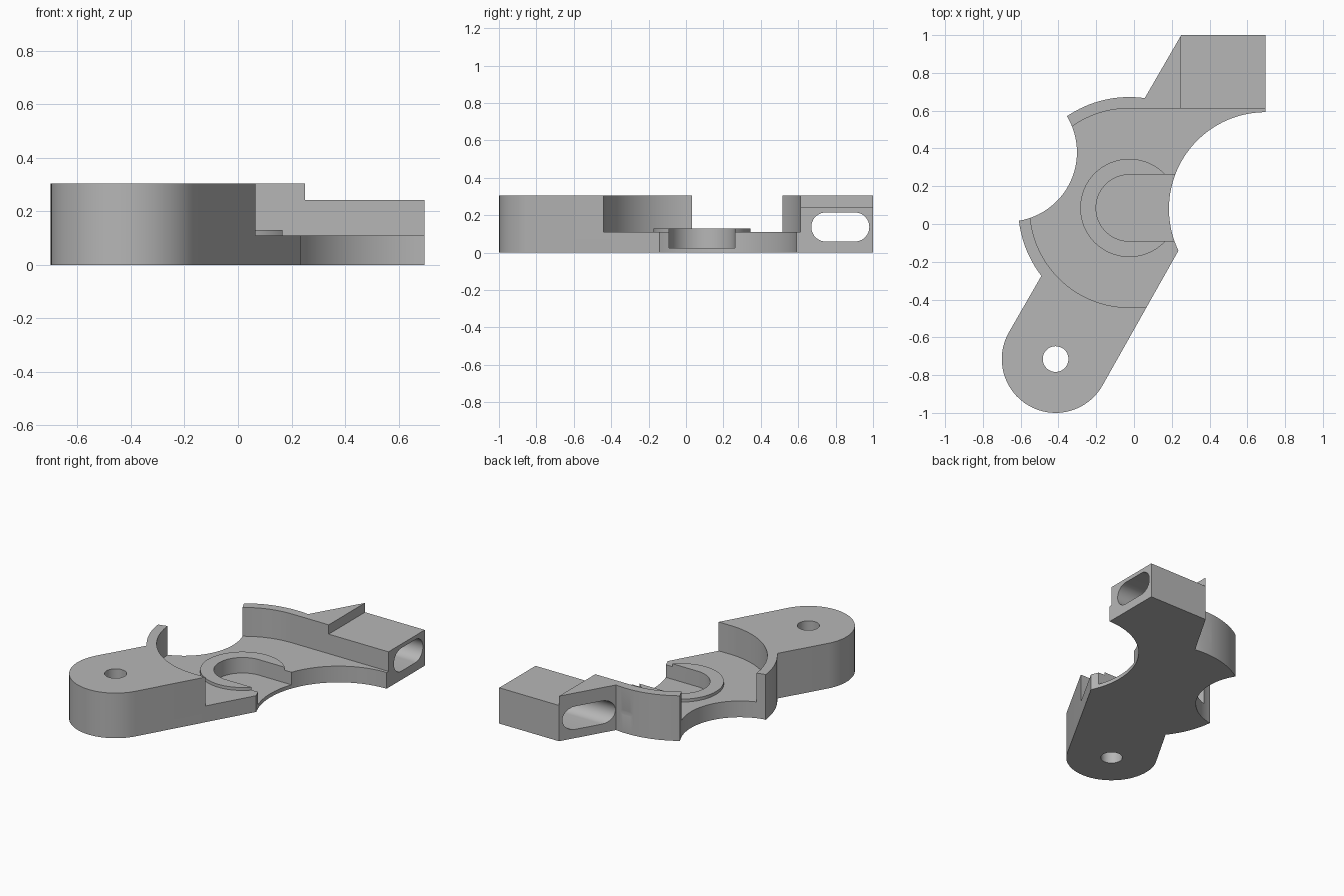
import bpy
import bmesh
from math import cos, sin, radians
from mathutils import Matrix

cube = bpy.data.objects.get("Cube")
if cube:
    bpy.data.objects.remove(cube, do_unlink=True)

HUB = (-0.025, 0.085)
FOOT = (-0.415, -0.715)
HEIGHT = 0.305
FLOOR = 0.11

metal = bpy.data.materials.new("plain_grey")
metal.use_nodes = True
grey = (0.47, 0.47, 0.47, 1)
metal.diffuse_color = grey
metal.node_tree.nodes["Principled BSDF"].inputs["Base Color"].default_value = grey


def arc(centre, r, a0, a1, n=32):
    angles = [radians(a0 + (a1 - a0) * i / n) for i in range(n + 1)]
    return [(centre[0] + r * cos(a), centre[1] + r * sin(a)) for a in angles]


def circle(centre, r, n=64):
    return arc(centre, r, 0, 360, n)[:-1]


def prism(name, points, z0, z1):
    bm = bmesh.new()
    face = bm.faces.new([bm.verts.new((x, y, z0)) for x, y in points])
    top = bmesh.ops.extrude_face_region(bm, geom=[face])["geom"]
    verts = [v for v in top if isinstance(v, bmesh.types.BMVert)]
    bmesh.ops.translate(bm, verts=verts, vec=(0, 0, z1 - z0))
    bmesh.ops.recalc_face_normals(bm, faces=bm.faces)
    mesh = bpy.data.meshes.new(name)
    bm.to_mesh(mesh)
    bm.free()
    mesh.materials.append(metal)
    obj = bpy.data.objects.new(name, mesh)
    bpy.context.collection.objects.link(obj)
    return obj


def combine(body, tool, operation="DIFFERENCE"):
    mod = body.modifiers.new(tool.name, "BOOLEAN")
    mod.operation = operation
    mod.solver = "EXACT"
    mod.object = tool
    bpy.context.view_layer.update()
    bpy.context.view_layer.objects.active = body
    bpy.ops.object.modifier_apply(modifier=mod.name)
    bpy.data.objects.remove(tool, do_unlink=True)


# Full-height plate outline, anticlockwise from the clamp block corner
outline = [(0.697, 1), (0.25, 1)]
outline += arc(HUB, 0.587, 82, 124.2)
outline += arc((-0.67, 0.38), 0.368, 31, -80.5)
outline += arc(HUB, 0.588, 186.3, 217.7)
outline += arc(FOOT, 0.285, 150, 330)
outline += arc((0.697, 0.08), 0.512, 205.6, 90, 48)
bracket = prism("bracket_body", outline, 0, HEIGHT)

# Wide open-sided recess around the hub
recess = arc(HUB, 0.527, 90, 270, 64) + [(1, -0.442), (1, 0.612)]
combine(bracket, prism("recess_cutter", recess, FLOOR, 0.5))

# Lowered top of the clamp block
step = [(0.25, 0.5), (1, 0.5), (1, 1.2), (0.25, 1.2)]
combine(bracket, prism("step_cutter", step, 0.242, 0.5))

# Raised ring, then the open slot through it
combine(bracket, prism("hub_ring", circle(HUB, 0.26), 0.06, 0.13), "UNION")
slot = arc(HUB, 0.176, 90, 270, 48) + [(1, -0.091), (1, 0.261)]
combine(bracket, prism("slot_cutter", slot, 0.025, 0.5))

# Round bolt hole in the foot
combine(bracket, prism("bolt_cutter", circle(FOOT, 0.068, 48), -0.1, 0.5))

# Sideways oblong hole through the clamp block
oblong = arc((0.902, 0.137), 0.078, -90, 90, 24) + arc((0.748, 0.137), 0.078, 90, 270, 24)
oblong_cutter = prism("oblong_cutter", oblong, -0.2, 1)
oblong_cutter.data.transform(Matrix(((0, 0, 1, 0), (1, 0, 0, 0), (0, 1, 0, 0), (0, 0, 0, 1))))
combine(bracket, oblong_cutter)

bpy.ops.object.select_all(action="DESELECT")
bracket.select_set(True)
bpy.context.view_layer.objects.active = bracket
bpy.ops.object.shade_smooth_by_angle(angle=radians(30))
